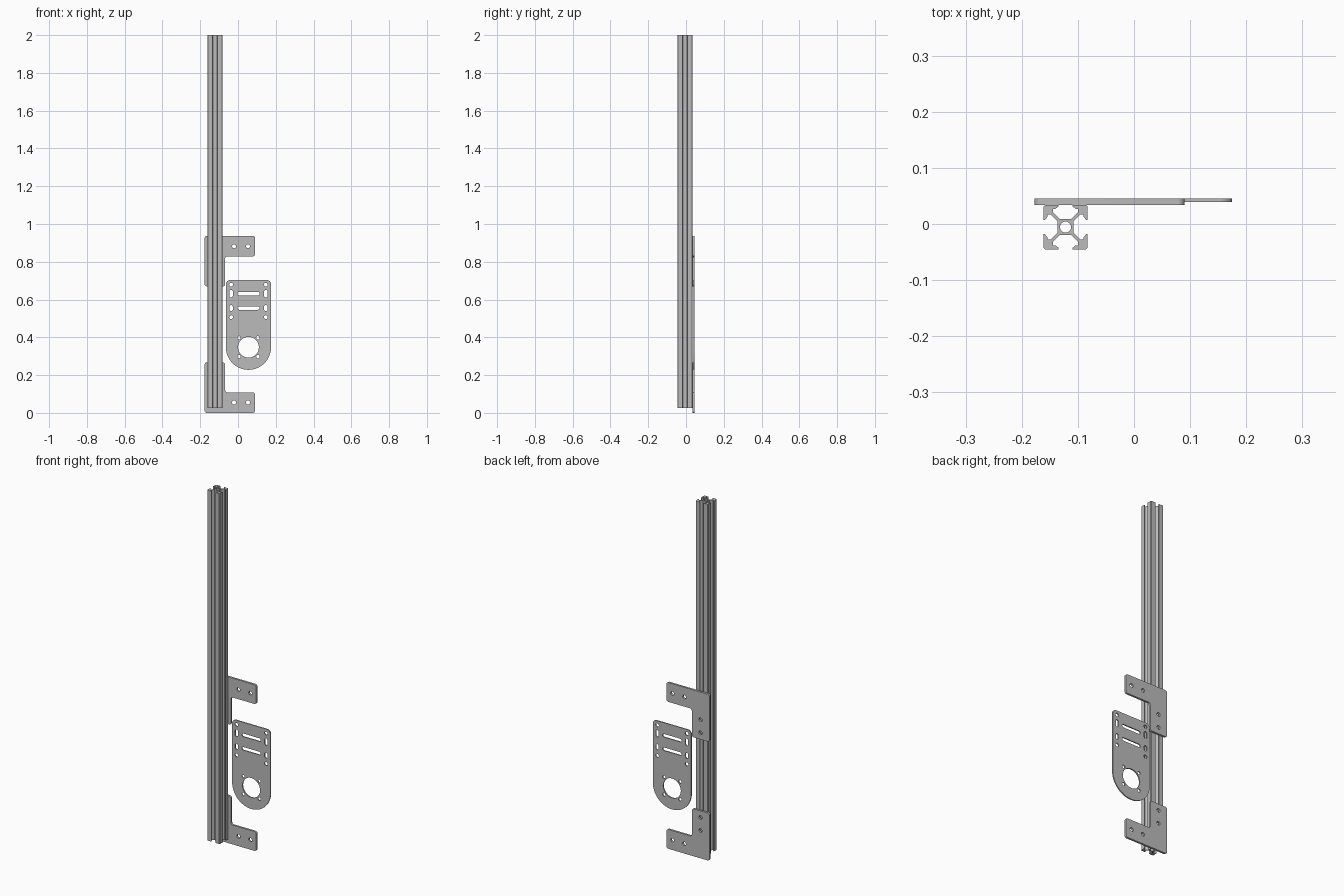
import bpy
from math import pi, tan, sin, cos
from mathutils import Vector

cube = bpy.data.objects.get("Cube")
if cube:
    bpy.data.objects.remove(cube)

metal = bpy.data.materials.new("brushed_grey_metal")
metal.use_nodes = True
GREY = (0.5, 0.5, 0.5, 1)
metal.diffuse_color = GREY
metal.node_tree.nodes["Principled BSDF"].inputs["Base Color"].default_value = GREY


def rounded(points, radii, steps=8):
    """Round each corner of a polygon with a tangent arc."""
    out = []
    for i, p in enumerate(points):
        p = Vector(p)
        a = (Vector(points[i - 1]) - p).normalized()
        b = (Vector(points[(i + 1) % len(points)]) - p).normalized()
        r = radii[i]
        half = a.angle(b) / 2
        centre = p + (a + b).normalized() * (r / sin(half))
        start = p + a * (r / tan(half)) - centre
        end = p + b * (r / tan(half)) - centre
        sweep = start.angle_signed(end)
        for k in range(steps + 1):
            t = -sweep * k / steps
            q = centre + Vector((start.x * cos(t) - start.y * sin(t),
                                 start.x * sin(t) + start.y * cos(t)))
            if not out or (q - out[-1]).length > 1e-5:
                out.append(q)
    if (out[0] - out[-1]).length < 1e-5:
        out.pop()
    return out


def slot(x, z, w, h):
    """Obround opening; equal width and height give a circle."""
    w, h = w / 2, h / 2
    pts = [(x - w, z - h), (x + w, z - h), (x + w, z + h), (x - w, z + h)]
    return rounded(pts, [min(w, h)] * 4)


def extrude(name, loops, depth, location, upright):
    """Filled outline with holes, given thickness and turned into a mesh."""
    curve = bpy.data.curves.new(name, 'CURVE')
    curve.dimensions = '2D'
    curve.fill_mode = 'BOTH'
    curve.extrude = depth / 2
    for loop in loops:
        spline = curve.splines.new('POLY')
        spline.points.add(len(loop) - 1)
        for pt, q in zip(spline.points, loop):
            pt.co = (q[0], q[1], 0, 1)
        spline.use_cyclic_u = True
    curve.materials.append(metal)
    obj = bpy.data.objects.new(name, curve)
    bpy.context.collection.objects.link(obj)
    obj.location = location
    if upright:
        obj.rotation_euler.x = pi / 2
    bpy.ops.object.select_all(action='DESELECT')
    obj.select_set(True)
    bpy.context.view_layer.objects.active = obj
    bpy.ops.object.convert(target='MESH')
    bpy.ops.object.shade_smooth_by_angle(angle=pi / 6)
    return obj


# Slotted rail: half of one face, mirrored and turned four times
MM = 0.00395
half_face = [(2.54, 3.6), (5.6, 6.66), (5.6, 8.2), (4.6, 8.2),
             (3.1, 9.4), (3.1, 10), (9.2, 10)]
face = [(-u, v) for u, v in reversed(half_face)] + half_face
rail = []
for turn in range(4):
    for u, v in face:
        for _ in range(turn):
            u, v = v, -u
        rail.append((u * MM, v * MM))
extrude("slotted_rail", [rail, slot(0, 0, 5 * MM, 5 * MM)], 1.975,
        (-0.122, -0.0055, 1.0125), False)

# L-shaped corner brackets, one the mirror of the other
LEFT, SIZE, ARM = -0.177, 0.267, 0.109
BACK = 0.0454


def bracket(name, corner_z, up):
    def place(loop):
        return [(LEFT + p[0], corner_z + up * p[1]) for p in loop]
    outline = rounded([(0, 0), (SIZE, 0), (SIZE, ARM), (ARM, ARM),
                       (ARM, SIZE), (0, SIZE)], [0.012] * 6)
    loops = [place(outline)]
    for d in (0.156, 0.230):
        for x, z in ((d, 0.055), (0.055, d)):
            loops.append(place(slot(x, z, 0.021, 0.021)))
    extrude(name, loops, 0.0115, (0, BACK - 0.00575, 0), True)


bracket("upper_bracket", 0.937, -1)
bracket("lower_bracket", 0.0, 1)

# Motor plate with round lower end
CX, HALF, BORE_Z, TOP = 0.0555, 0.1195, 0.3475, 0.703
bottom = BORE_Z - HALF
loops = [rounded([(CX - HALF, bottom), (CX + HALF, bottom),
                  (CX + HALF, TOP), (CX - HALF, TOP)],
                 [HALF, HALF, 0.022, 0.022], 16)]
loops.append(slot(CX, BORE_Z, 0.11, 0.11))
for z in (0.631, 0.555):
    loops.append(slot(CX, z, 0.118, 0.018))
for side in (-1, 1):
    x = CX + side * 0.092
    loops.append(slot(x, 0.679, 0.02, 0.02))
    loops.append(slot(x, 0.631, 0.018, 0.04))
    loops.append(slot(x, 0.555, 0.018, 0.032))
    loops.append(slot(x, 0.507, 0.02, 0.02))
    for dz in (-0.05, 0.05):
        loops.append(slot(CX + side * 0.05, BORE_Z + dz, 0.018, 0.018))
extrude("motor_plate", loops, 0.0065, (0, BACK - 0.00325, 0), True)
